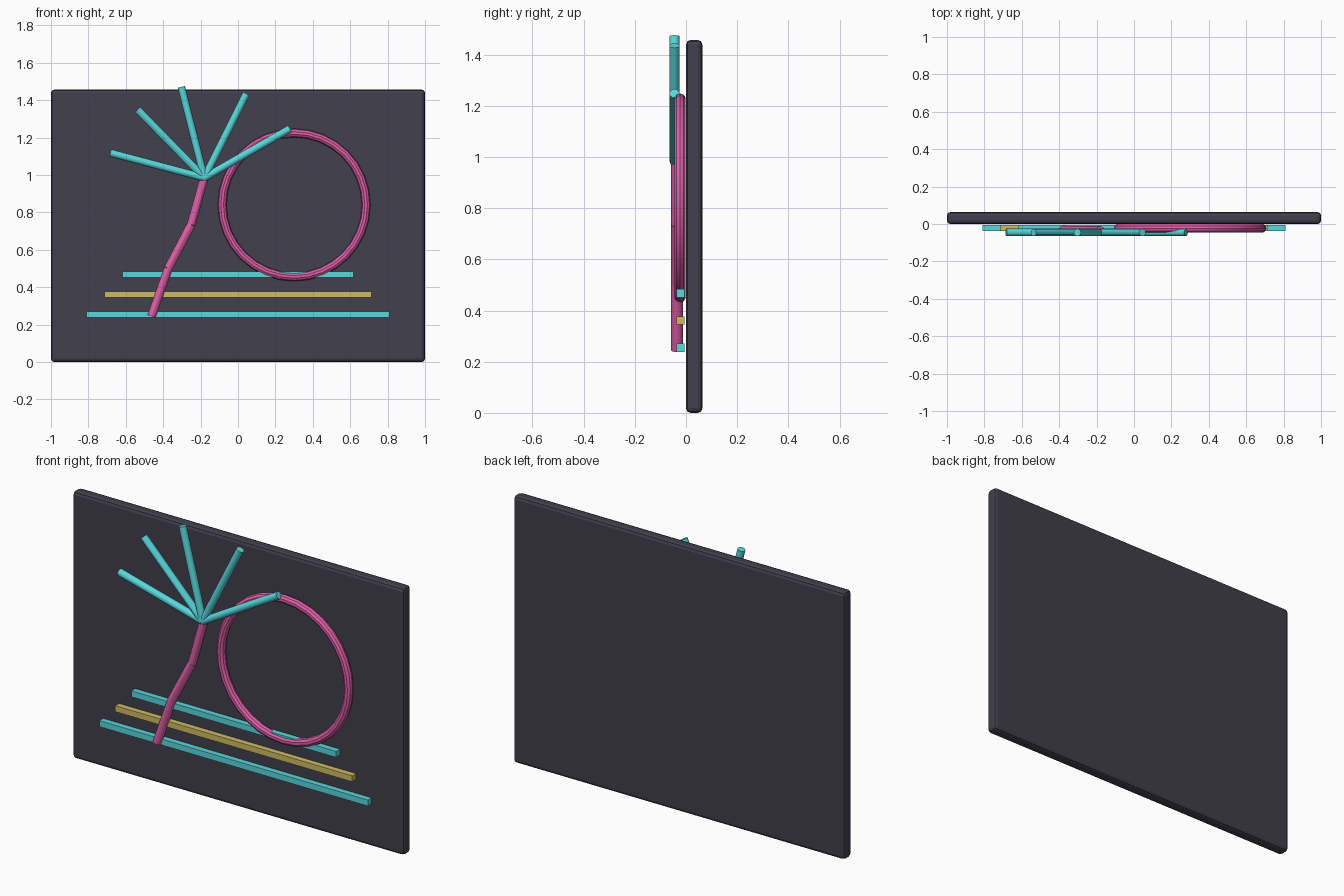
import bpy
from mathutils import Vector

if "Cube" in bpy.data.objects:
    bpy.data.objects.remove(bpy.data.objects["Cube"], do_unlink=True)


def material(name, rgb):
    mat = bpy.data.materials.new(name)
    mat.use_nodes = True
    color = (*rgb, 1)
    mat.diffuse_color = color
    bsdf = next(n for n in mat.node_tree.nodes if n.type == "BSDF_PRINCIPLED")
    bsdf.inputs["Base Color"].default_value = color
    return mat


charcoal = material("charcoal", (0.052, 0.050, 0.074))
teal = material("teal", (0.10, 0.68, 0.71))
pink = material("pink", (0.74, 0.115, 0.39))
gold = material("gold", (0.62, 0.50, 0.13))


def finish(name, mat, smooth=False):
    obj = bpy.context.object
    obj.name = name
    obj.data.materials.append(mat)
    if smooth:
        bpy.ops.object.shade_smooth_by_angle()
    return obj


def box(name, size, center, mat):
    bpy.ops.mesh.primitive_cube_add(size=1, location=center)
    bpy.context.object.scale = size
    bpy.ops.object.transform_apply(location=False, rotation=False, scale=True)
    return finish(name, mat)


def tube(name, start, end, y, radius, mat):
    # Straight cylinder between two (x, z) points at one depth
    a = Vector((start[0], y, start[1]))
    b = Vector((end[0], y, end[1]))
    bpy.ops.mesh.primitive_cylinder_add(
        vertices=12, radius=radius, depth=(b - a).length, location=(a + b) / 2,
        rotation=(b - a).to_track_quat("Z", "Y").to_euler())
    return finish(name, mat, True)


# Backing panel with rounded edges
panel = box("back_panel", (2, 0.064, 1.457), (0, 0.032, 0.7285), charcoal)
bevel = panel.modifiers.new("rounded_edges", "BEVEL")
bevel.width = 0.018
bevel.segments = 2

# Sun ring
bpy.ops.mesh.primitive_torus_add(
    major_radius=0.385, minor_radius=0.023, major_segments=32, minor_segments=10,
    location=(0.30, -0.023, 0.84), rotation=(1.5708, 0, 0))
finish("sun_ring", pink, True)

# Horizon bars
for name, width, z, mat in (("upper", 1.235, 0.468, teal),
                            ("middle", 1.43, 0.361, gold),
                            ("lower", 1.62, 0.254, teal)):
    box(name + "_horizon_bar", (width, 0.032, 0.033), (0, -0.021, z), mat)

# Palm trunk in three leaning sections
joints = [(-0.462, 0.245), (-0.373, 0.50), (-0.25, 0.735), (-0.18, 0.985)]
for i, (start, end) in enumerate(zip(joints, joints[1:])):
    tube(f"trunk_section_{i + 1}", start, end, -0.035, 0.023, pink)

# Palm fronds fanning from the crown
tips = [(-0.683, 1.118), (-0.537, 1.35), (-0.303, 1.471), (0.045, 1.435), (0.278, 1.248)]
for i, tip in enumerate(tips):
    tube(f"palm_frond_{i + 1}", (-0.18, 0.985), tip, -0.045, 0.02, teal)
